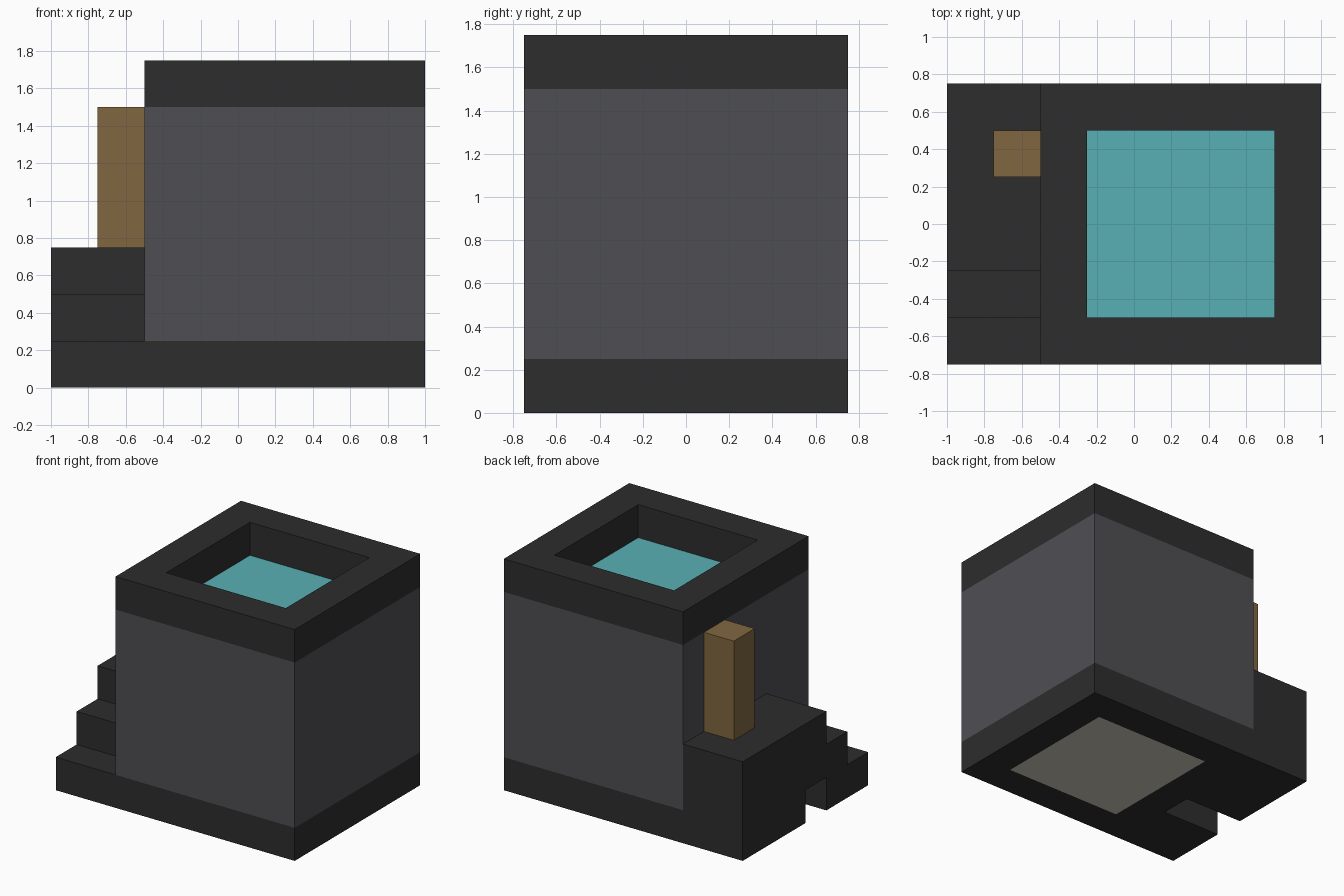
import bpy
import bmesh
from mathutils import Vector

old = bpy.data.objects.get("Cube")
if old:
    bpy.data.objects.remove(old, do_unlink=True)


def linear(c):
    c /= 255
    return c / 12.92 if c <= 0.04045 else ((c + 0.055) / 1.055) ** 2.4


def material(name, *rgb):
    colour = (*[linear(c) for c in rgb], 1)
    mat = bpy.data.materials.new(name)
    mat.use_nodes = True
    mat.diffuse_color = colour
    bsdf = next(n for n in mat.node_tree.nodes if n.type == 'BSDF_PRINCIPLED')
    bsdf.inputs["Base Color"].default_value = colour
    return mat


dark = material("dark stone", 45, 45, 45)
grey = material("grey wall", 79, 78, 83)
wood = material("brown wood", 128, 103, 64)
water = material("turquoise water", 88, 176, 181)
pale = material("pale underside", 207, 203, 190)


def finish(name, bm, *mats):
    bmesh.ops.recalc_face_normals(bm, faces=bm.faces[:])
    mesh = bpy.data.meshes.new(name)
    bm.to_mesh(mesh)
    bm.free()
    for mat in mats:
        mesh.materials.append(mat)
    obj = bpy.data.objects.new(name, mesh)
    bpy.context.collection.objects.link(obj)


def box(low, high):
    low, high = Vector(low), Vector(high)
    bm = bmesh.new()
    bmesh.ops.create_cube(bm, size=1)
    bmesh.ops.scale(bm, vec=high - low, verts=bm.verts)
    bmesh.ops.translate(bm, vec=(low + high) / 2, verts=bm.verts)
    bm.normal_update()
    return bm


def inset_facing(bm, direction):
    """Inset the face turned up (1) or down (-1) and return its centre."""
    face = next(f for f in bm.faces if f.normal.z * direction > 0.9)
    bmesh.ops.inset_individual(bm, faces=[face], thickness=0.25,
                               use_even_offset=True)
    return face


# Plinth with a pale panel set into its underside
bm = box((-0.5, -0.75, 0), (1, 0.75, 0.25))
inset_facing(bm, -1).material_index = 1
finish("plinth", bm, dark, pale)

# Tank walls with the water surface on top
bm = box((-0.5, -0.75, 0.25), (1, 0.75, 1.5))
inset_facing(bm, 1).material_index = 1
finish("tank", bm, grey, water)

# Open rim around the water
bm = box((-0.5, -0.75, 1.5), (1, 0.75, 1.75))
inner = [inset_facing(bm, 1), inset_facing(bm, -1)]
edges = [e for f in inner for e in f.edges]
bmesh.ops.delete(bm, geom=inner, context='FACES_ONLY')
bmesh.ops.bridge_loops(bm, edges=edges)
finish("rim", bm, dark)

# Staircase: side profile (y, z) with a gap below, extruded across
profile = [(-0.75, 0), (-0.25, 0), (-0.25, 0.25), (0, 0.25), (0, 0),
           (0.75, 0), (0.75, 0.75), (-0.25, 0.75), (-0.25, 0.5),
           (-0.5, 0.5), (-0.5, 0.25), (-0.75, 0.25)]
bm = bmesh.new()
side = bm.faces.new([bm.verts.new((-1, y, z)) for y, z in profile])
result = bmesh.ops.extrude_face_region(bm, geom=[side], use_keep_orig=True)
moved = [g for g in result["geom"] if isinstance(g, bmesh.types.BMVert)]
bmesh.ops.translate(bm, vec=(0.5, 0, 0), verts=moved)
finish("staircase", bm, dark)

# Wooden post on the landing
finish("post", box((-0.75, 0.25, 0.75), (-0.5, 0.5, 1.5)), wood)
